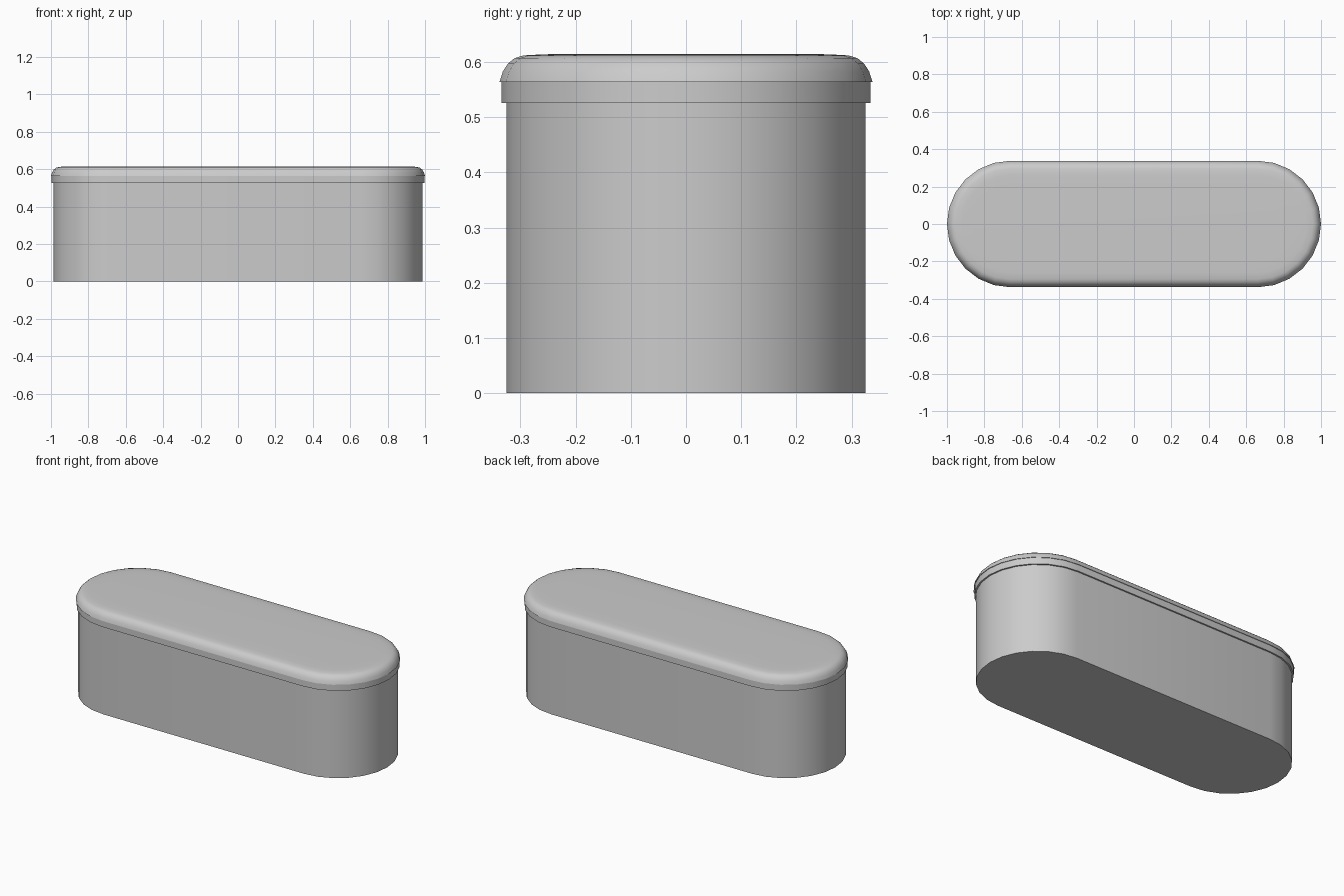
import bpy, bmesh, math

cube = bpy.data.objects.get("Cube")
if cube:
    bpy.data.objects.remove(cube, do_unlink=True)

END_CENTRE = 0.662   # x of the rounded end centres
SEGMENTS = 12        # facets per rounded end

grey = bpy.data.materials.new("light grey")
grey.use_nodes = True
colour = (0.6, 0.6, 0.6, 1)
grey.diffuse_color = colour
grey.node_tree.nodes["Principled BSDF"].inputs["Base Color"].default_value = colour


def capsule_ring(bm, radius, z):
    """Vertices of a long outline with two half-round ends."""
    ring = []
    for side in (1, -1):
        for i in range(SEGMENTS + 1):
            a = math.pi * (i / SEGMENTS - 0.5)
            ring.append(bm.verts.new((side * (END_CENTRE + radius * math.cos(a)),
                                      side * radius * math.sin(a), z)))
    return ring


def capsule_loft(name, profile):
    """Closed solid lofted through (radius, height) pairs, bottom to top."""
    bm = bmesh.new()
    rings = [capsule_ring(bm, r, z) for r, z in profile]
    n = len(rings[0])
    for low, high in zip(rings, rings[1:]):
        for i in range(n):
            j = (i + 1) % n
            bm.faces.new((low[i], low[j], high[j], high[i]))
    bm.faces.new(rings[0][::-1])
    bm.faces.new(rings[-1])
    mesh = bpy.data.meshes.new(name)
    bm.to_mesh(mesh)
    bm.free()
    mesh.materials.append(grey)
    obj = bpy.data.objects.new(name, mesh)
    bpy.context.collection.objects.link(obj)
    bpy.ops.object.select_all(action='DESELECT')
    obj.select_set(True)
    bpy.context.view_layer.objects.active = obj
    bpy.ops.object.shade_smooth_by_angle(angle=math.radians(35))
    return obj


# Straight-walled container
capsule_loft("container_body", [(0.325, 0), (0.325, 0.526)])

# Rim band that sits over the container
capsule_loft("lid_rim", [(0.334, 0.526), (0.334, 0.564)])

# Rounded lid with a slight overhang
capsule_loft("lid_top", [(0.338, 0.564), (0.332, 0.583), (0.323, 0.597),
                         (0.311, 0.607), (0.295, 0.612), (0.26, 0.614),
                         (0.2, 0.615)])
